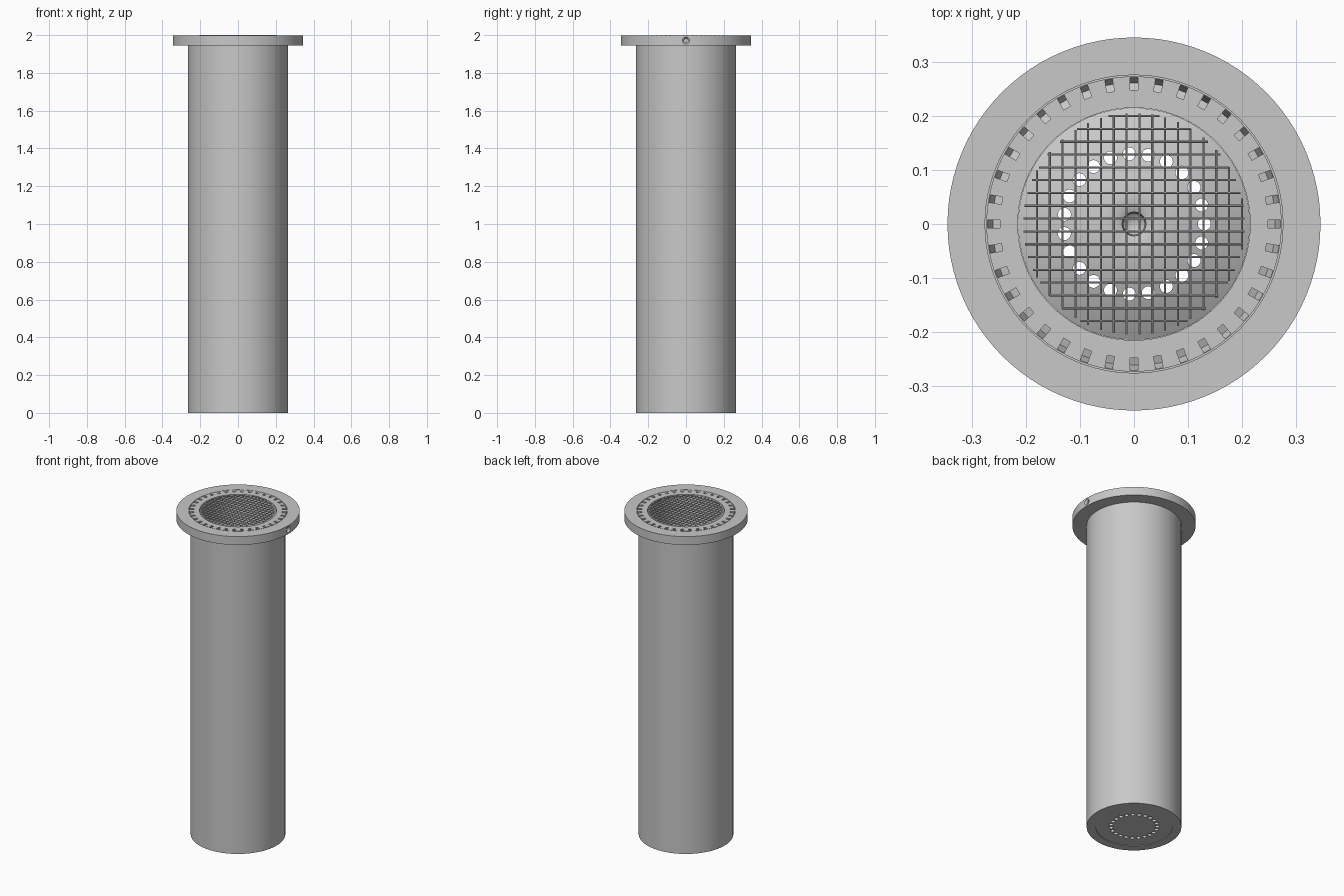
import bpy, bmesh
from math import radians, pi, sqrt, cos, sin
from mathutils import Matrix, Vector

cube = bpy.data.objects.get("Cube")
if cube:
    bpy.data.objects.remove(cube, do_unlink=True)

metal = bpy.data.materials.new("grey_metal")
metal.use_nodes = True
GREY = (0.58, 0.58, 0.58, 1)
metal.diffuse_color = GREY
for node in metal.node_tree.nodes:
    if node.type == 'BSDF_PRINCIPLED':
        node.inputs["Base Color"].default_value = GREY


def make_object(name, bm):
    mesh = bpy.data.meshes.new(name)
    bmesh.ops.recalc_face_normals(bm, faces=bm.faces)
    bm.to_mesh(mesh)
    bm.free()
    mesh.materials.append(metal)
    obj = bpy.data.objects.new(name, mesh)
    bpy.context.collection.objects.link(obj)
    return obj


def lathe(name, profile, steps=96):
    """Spin a closed (radius, height) profile around the z axis."""
    bm = bmesh.new()
    verts = [bm.verts.new((r, 0, z)) for r, z in profile]
    edges = [bm.edges.new((v, verts[i - 1])) for i, v in enumerate(verts)
             if v.co.x + verts[i - 1].co.x > 0]
    bmesh.ops.spin(bm, geom=verts + edges, axis=(0, 0, 1), cent=(0, 0, 0),
                   angle=2 * pi, steps=steps, use_duplicate=False)
    bmesh.ops.remove_doubles(bm, verts=bm.verts, dist=0.0003)
    return make_object(name, bm)


def add_rod(bm, radius, length, matrix, segments=24, radius2=None):
    bmesh.ops.create_cone(bm, cap_ends=True, segments=segments, radius1=radius,
                          radius2=radius if radius2 is None else radius2,
                          depth=length, matrix=matrix)


def cut(obj, bm):
    """Subtract the cutter mesh from the object and bake the result."""
    cutter = make_object("cutter", bm)
    cutter.hide_render = True
    mod = obj.modifiers.new("cut", 'BOOLEAN')
    mod.operation, mod.solver, mod.object = 'DIFFERENCE', 'EXACT', cutter
    graph = bpy.context.evaluated_depsgraph_get()
    baked = bpy.data.meshes.new_from_object(obj.evaluated_get(graph))
    obj.modifiers.clear()
    obj.data = baked
    bpy.data.objects.remove(cutter, do_unlink=True)


def smooth(obj):
    bpy.ops.object.select_all(action='DESELECT')
    obj.select_set(True)
    bpy.context.view_layer.objects.active = obj
    bpy.ops.object.shade_smooth_by_angle(angle=radians(30))


# Tube with flange; a fine groove marks the insert ring
TOP = 1.997
tube = lathe("flanged_tube", [
    (0.215, 0), (0.265, 0), (0.265, 1.945), (0.345, 1.945), (0.345, TOP),
    (0.2755, TOP), (0.2755, 1.987), (0.273, 1.987), (0.273, TOP),
    (0.215, TOP)])

# Sloping slots around the mouth
slots = bmesh.new()
for i in range(36):
    place = (Matrix.Rotation(i * pi / 18, 4, 'Z')
             @ Matrix.Translation((0.2595, 0, TOP))
             @ Matrix.Rotation(radians(20), 4, 'Y')
             @ Matrix.Diagonal((0.022, 0.014, 0.05, 1)))
    bmesh.ops.create_cube(slots, size=1, matrix=place)
cut(tube, slots)

# Countersunk screw hole in the flange edge
screw_hole = bmesh.new()
side = Matrix.Rotation(pi / 2, 4, 'Y')
add_rod(screw_hole, 0.01, 0.08, Matrix.Translation((0.34, 0, 1.971)) @ side)
cut(tube, screw_hole)
countersink = bmesh.new()
add_rod(countersink, 0.008, 0.016, Matrix.Translation((0.34, 0, 1.971)) @ side,
        radius2=0.022)
cut(tube, countersink)
smooth(tube)

# Domed floor with a central pit and a ring of drain holes
dome = [(0.0355 + 0.179 * t / 8, 0.02 + 0.06 * (1 - (t / 8) ** 1.7))
        for t in range(8, -1, -1)]
floor = lathe("domed_floor", [(0, 0.003), (0.2145, 0.003)] + dome
              + [(0.022, 0.074), (0.02, 0.05), (0, 0.03)])
holes = bmesh.new()
for i in range(23):
    a = 2 * pi * i / 23
    add_rod(holes, 0.012, 0.3,
            Matrix.Translation((0.13 * cos(a), 0.13 * sin(a), 0.05)))
cut(floor, holes)
smooth(floor)

# Crossed wire screen across the mouth
wires = bmesh.new()
REACH, PITCH = 0.205, 0.0237
for k in range(-8, 9):
    offset = 0.01 + k * PITCH
    length = 2 * sqrt(REACH ** 2 - offset ** 2)
    add_rod(wires, 0.002, length,
            Matrix.Translation((0, offset, 1.998)) @ side, 8)
    add_rod(wires, 0.002, length, Matrix.Translation((offset, 0, 1.995))
            @ Matrix.Rotation(pi / 2, 4, 'X'), 8)
smooth(make_object("wire_screen", wires))
